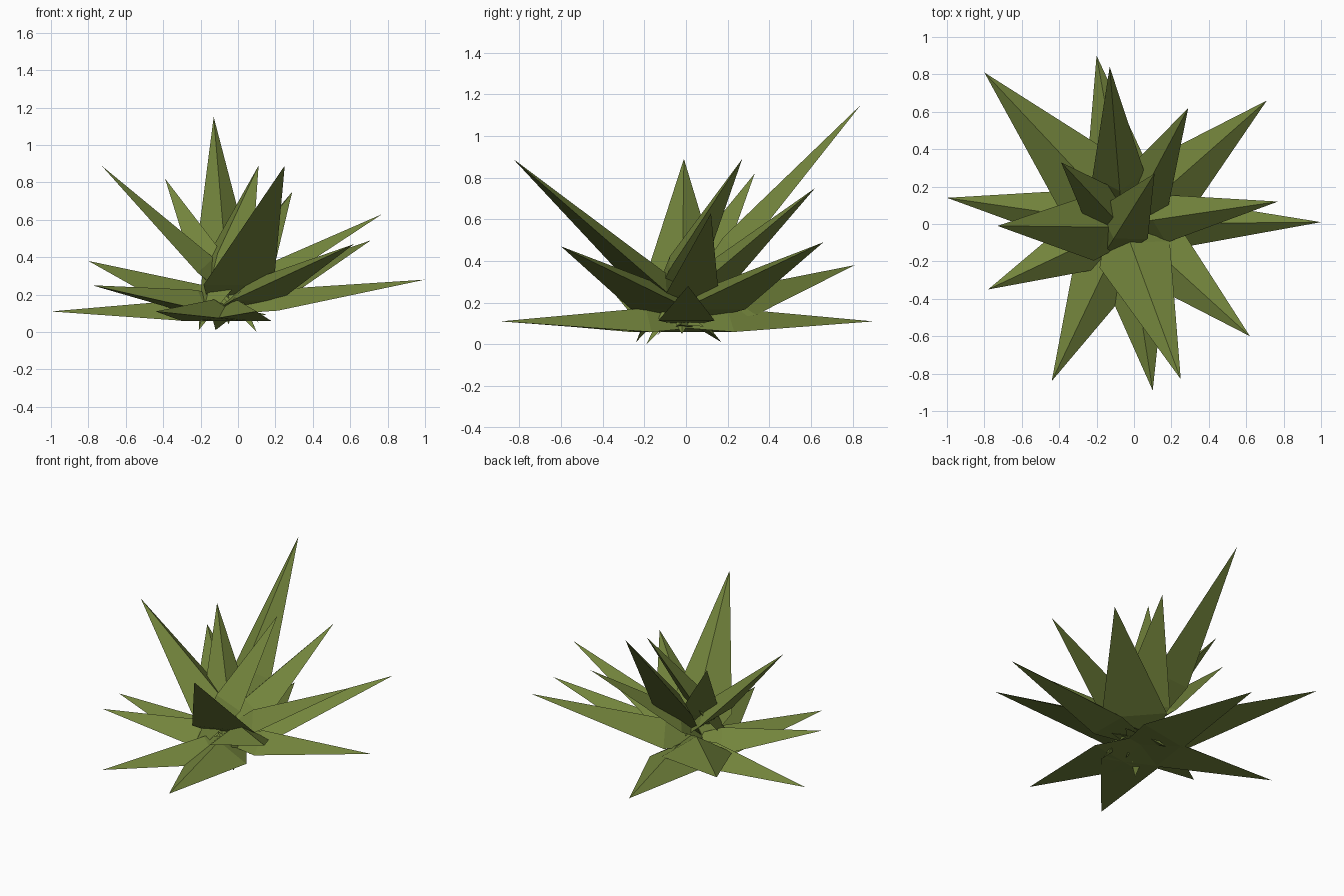
import bpy
import bmesh
from mathutils import Vector

if "Cube" in bpy.data.objects:
    bpy.data.objects.remove(bpy.data.objects["Cube"])

mat = bpy.data.materials.new("leaf_green")
mat.diffuse_color = (0.17, 0.23, 0.045, 1)
mat.use_nodes = True
mat.node_tree.nodes["Principled BSDF"].inputs["Base Color"].default_value = mat.diffuse_color

CENTRE = Vector((-0.04, 0, 0))


def leaf(name, tip, width, frac, root=None, height=0.115):
    """Roof-shaped spike: pointed root, wide triangular section, pointed tip."""
    tip = Vector(tip)
    if root is None:
        flat = Vector((tip.x, tip.y, 0)) - CENTRE
        root = CENTRE - flat.normalized() * 0.20
        root.z = 0.10 - 0.06 * tip.z
    root = Vector(root)
    axis = (tip - root).normalized()
    side = axis.cross(Vector((0, 0, 1))).normalized()
    up = side.cross(axis)
    c = root.lerp(tip, frac)
    low = c - up * height * 0.35
    bm = bmesh.new()
    ring = [bm.verts.new(p) for p in
            (low - side * width / 2, low + side * width / 2, c + up * height * 0.65)]
    ends = [bm.verts.new(root), bm.verts.new(tip)]
    for end in ends:
        for i in range(3):
            bm.faces.new((ring[i], ring[(i + 1) % 3], end))
    bmesh.ops.recalc_face_normals(bm, faces=bm.faces)
    me = bpy.data.meshes.new(name)
    bm.to_mesh(me)
    bm.free()
    me.materials.append(mat)
    bpy.context.collection.objects.link(bpy.data.objects.new(name, me))


# Low outer leaves: tip, width, position of widest point
outer = [
    ((-0.20, 0.90, 0.11), 0.38, 0.36),
    ((0.10, -0.89, 0.11), 0.38, 0.36),
    ((-0.44, -0.84, 0.11), 0.38, 0.36),
    ((-1.00, 0.14, 0.11), 0.31, 0.36),
    ((-0.78, -0.35, 0.25), 0.32, 0.40),
    ((1.00, 0.01, 0.28), 0.27, 0.36),
]
# Middle leaves
middle = [
    ((-0.80, 0.81, 0.38), 0.44, 0.34),
    ((0.71, 0.66, 0.49), 0.41, 0.32),
    ((0.62, -0.60, 0.47), 0.38, 0.34),
    ((0.77, 0.12, 0.63), 0.26, 0.37),
    ((0.29, 0.62, 0.75), 0.33, 0.36),
]
for kind, rows in (("outer_leaf", outer), ("middle_leaf", middle)):
    for n, (tip, w, f) in enumerate(rows, 1):
        leaf(f"{kind}_{n}", tip, w, f)

# Upright inner leaves, rooted across the centre
inner = [
    ((-0.13, 0.84, 1.15), 0.28, 0.38, (-0.05, -0.14, 0.04)),
    ((-0.73, -0.01, 0.89), 0.36, 0.35, (0.11, -0.02, 0.05)),
    ((0.25, -0.83, 0.89), 0.40, 0.31, (-0.12, 0.17, 0.01)),
    ((-0.39, 0.33, 0.82), 0.27, 0.46, (0.10, -0.19, 0.0)),
    ((0.11, 0.27, 0.89), 0.31, 0.42, (-0.21, -0.24, 0.01)),
]
for n, (tip, w, f, r) in enumerate(inner, 1):
    leaf(f"inner_leaf_{n}", tip, w, f, r)
